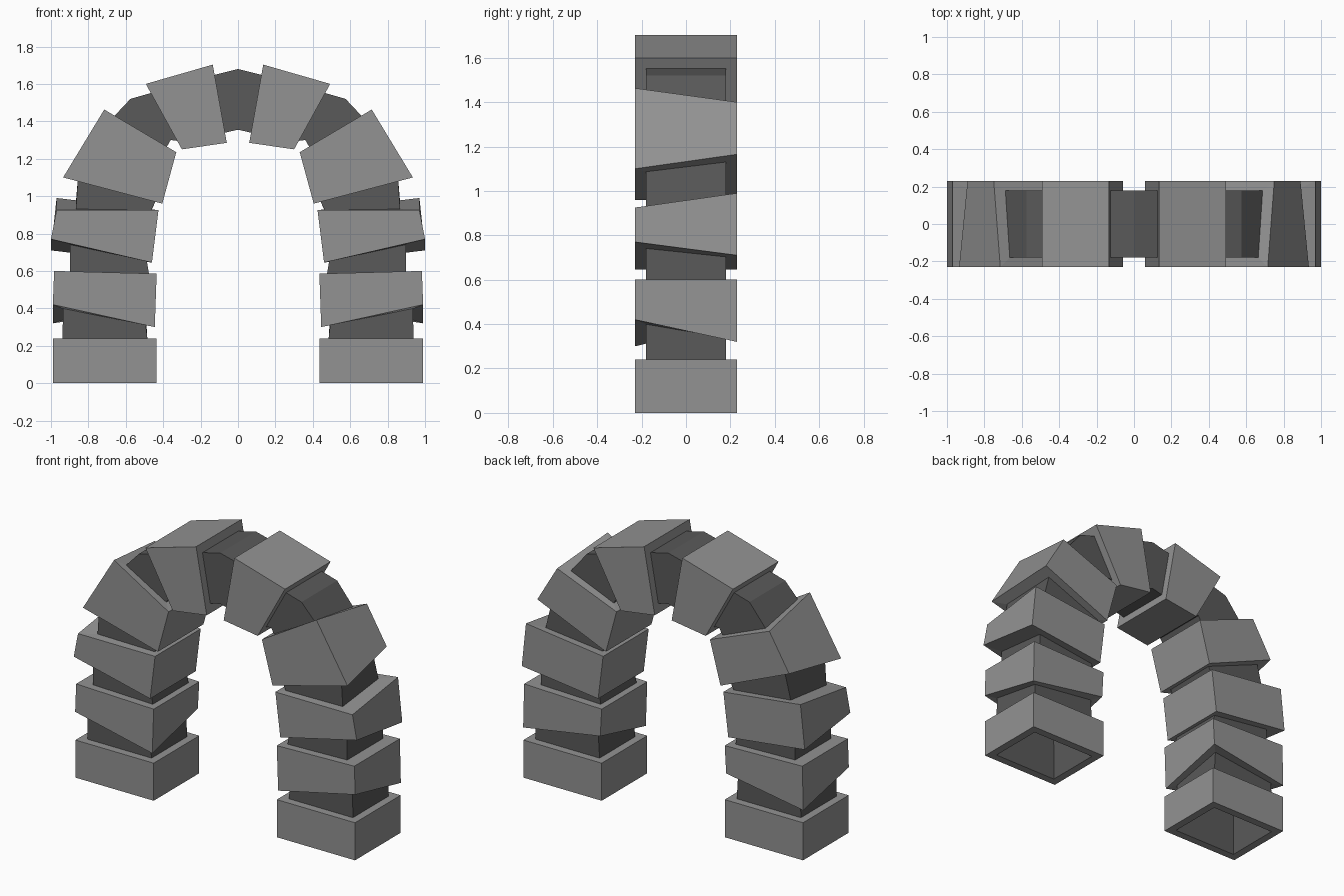
import bpy
from mathutils import Vector

if "Cube" in bpy.data.objects:
    bpy.data.objects.remove(bpy.data.objects["Cube"])

D, CD = 0.23, 0.18          # half depth of blocks and of the recessed core


def section(of, inf, inb=None, ob=None):
    """Four corners from (x, z): outer front, inner front, inner back, outer back."""
    inb, ob = inb or inf, ob or of
    return [Vector((p[0], y, p[1])) for p, y in ((of, -D), (inf, -D), (inb, D), (ob, D))]


def inset(s, a, b):
    """Smaller loop lying on a section, between fractions a and b of its width."""
    v = (1 - CD / D) / 2

    def at(u, w):
        return s[0].lerp(s[1], u).lerp(s[3].lerp(s[2], u), w)
    return [at(a, v), at(b, v), at(b, 1 - v), at(a, 1 - v)]


def material(name, grey):
    mat = bpy.data.materials.new(name)
    mat.diffuse_color = (grey, grey, grey, 1)
    mat.use_nodes = True
    mat.node_tree.nodes["Principled BSDF"].inputs["Base Color"].default_value = mat.diffuse_color
    return mat


def loft(name, loops, mat):
    """Open skin through four-cornered loops, mirrored to the other side."""
    verts = [p for loop in loops for p in loop]
    faces = [(4 * i + k, 4 * i + (k + 1) % 4, 4 * i + 4 + (k + 1) % 4, 4 * i + 4 + k)
             for i in range(len(loops) - 1) for k in range(4)]
    me = bpy.data.meshes.new(name)
    me.from_pydata([tuple(p) for p in verts], [], faces)
    me.update()
    ob = bpy.data.objects.new(name, me)
    bpy.context.collection.objects.link(ob)
    me.materials.append(mat)
    mod = ob.modifiers.new("Mirror", 'MIRROR')
    mod.merge_threshold = 0.0005
    return ob


stone = material("stone", 0.29)
dark = material("dark_stone", 0.1)

# Blocks of the left half: name, lower section, core span, upper section, core span
blocks = [
    ("base_block",
     section((-.988, 0), (-.435, 0)), (.09, .91),
     section((-.988, .24), (-.435, .24)), (.09, .91)),
    ("leg_block",
     section((-.99, .42), (-.445, .30), (-.445, .41), (-.99, .32)), (.10, .91),
     section((-.983, .60), (-.435, .585)), (.155, .925)),
    ("shoulder_block",
     section((-1.0, .77), (-.46, .645), (-.46, .645), (-1.0, .71)), (.19, .95),
     section((-.97, .925), (-.425, .925), (-.425, .925), (-.97, .99)), (.19, .93)),
    ("haunch_block",
     section((-.935, 1.10), (-.405, .96), None, (-.89, 1.165)), (.14, .93),
     section((-.715, 1.463), (-.33, 1.235), None, (-.75, 1.40)), (.14, .87)),
    ("crown_block",
     section((-.493, 1.60), (-.30, 1.25)), (.14, .87),
     section((-.135, 1.703), (-.06, 1.285)), (.13, .87)),
]

core = []
for name, low, lspan, top, tspan in blocks:
    c_low, c_top = inset(low, *lspan), inset(top, *tspan)
    # Block with a ledge at each end around the core
    loft(name, [c_low, low, top, c_top], stone)
    if name == "crown_block":
        # Bend of the core between haunch and crown
        core.append([Vector((x, y, z)) for x, y, z in (
            (-.575, -CD, 1.52), (-.36, -CD, 1.30), (-.36, CD, 1.30), (-.575, CD, 1.52))])
    core += [c_low, c_top]

# Middle of the core at the top of the arch
core.append([Vector((0, y, z)) for y, z in ((-CD, 1.68), (-CD, 1.355), (CD, 1.355), (CD, 1.68))])
loft("inner_core", core, dark)
